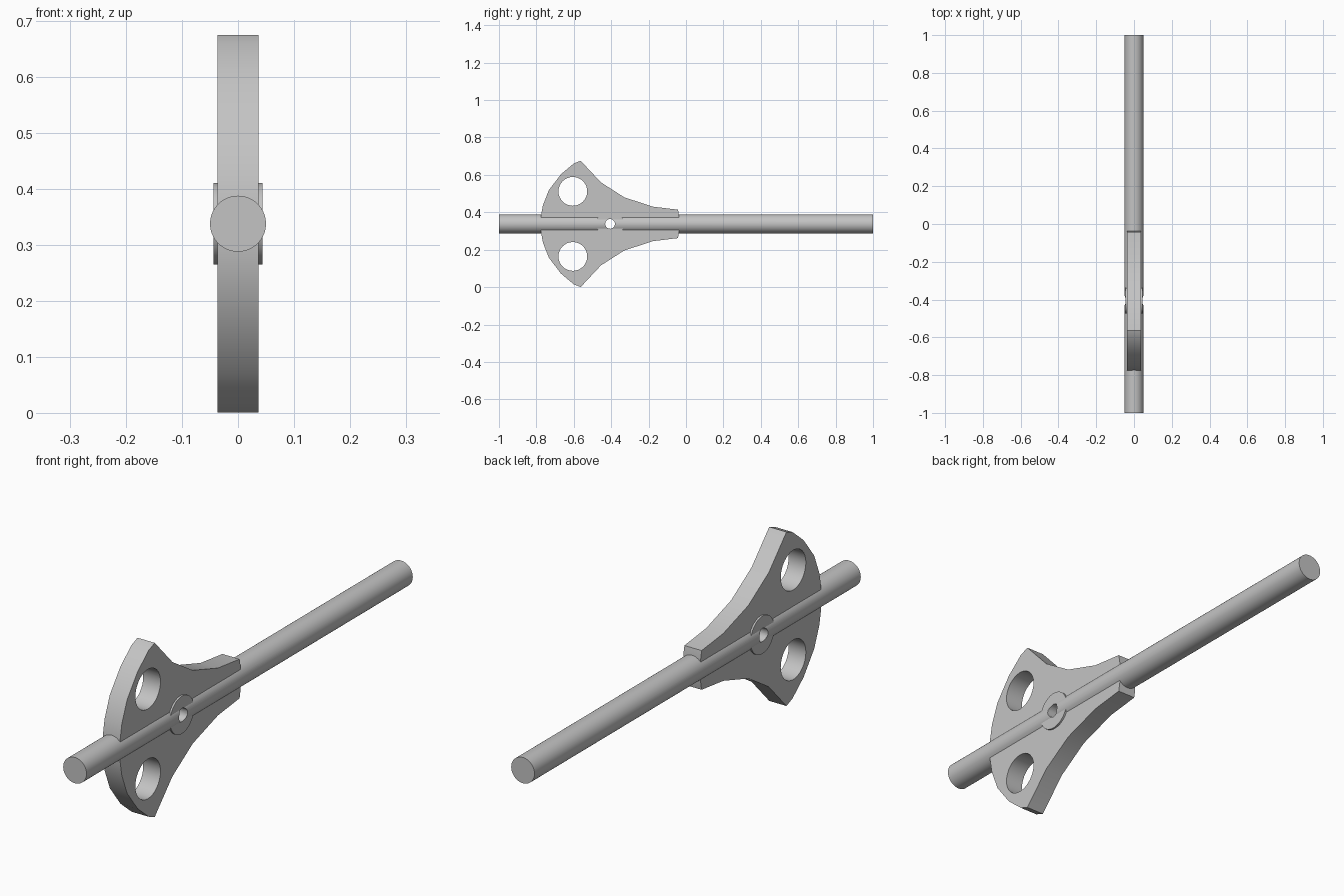
import bpy
import bmesh
import math

old = bpy.data.objects.get("Cube")
if old:
    bpy.data.objects.remove(old, do_unlink=True)

AXIS_Z = 0.338   # height of the rod axis
HUB_Y = -0.406   # position of the cross hole along the rod

grey = bpy.data.materials.new("plain_grey")
grey.use_nodes = True
colour = (0.55, 0.55, 0.55, 1)
grey.diffuse_color = colour
grey.node_tree.nodes["Principled BSDF"].inputs["Base Color"].default_value = colour


def cylinder(name, radius, length, location, along="X", sides=48):
    """Cylinder lying along X or Y."""
    rotation = (0, math.pi / 2, 0) if along == "X" else (math.pi / 2, 0, 0)
    bpy.ops.mesh.primitive_cylinder_add(vertices=sides, radius=radius, depth=length,
                                        location=location, rotation=rotation)
    obj = bpy.context.object
    obj.name = name
    obj.data.materials.append(grey)
    return obj


def activate(obj):
    bpy.ops.object.select_all(action="DESELECT")
    obj.select_set(True)
    bpy.context.view_layer.objects.active = obj


def drill(obj, radius, y, z):
    """Cut a round hole through the part along X."""
    cutter = cylinder("hole_cutter", radius, 0.4, (0, y, z), sides=32)
    cutter.hide_render = True
    activate(obj)
    mod = obj.modifiers.new("hole", "BOOLEAN")
    mod.object = cutter
    mod.operation = "DIFFERENCE"
    mod.solver = "EXACT"
    bpy.ops.object.modifier_apply(modifier=mod.name)
    bpy.data.objects.remove(cutter, do_unlink=True)


# Fin plate: half outline (y, height above axis), mirrored about the rod axis
half = [(-0.776, 0.04), (-0.765, 0.10), (-0.733, 0.181), (-0.668, 0.266),
        (-0.60, 0.323), (-0.563, 0.3375), (-0.455, 0.222), (-0.33, 0.142),
        (-0.176, 0.092), (-0.043, 0.076), (-0.037, 0.045)]
outline = half + [(y, -h) for y, h in reversed(half)]
thickness = 0.074
bm = bmesh.new()
face = bm.faces.new([bm.verts.new((-thickness / 2, y, AXIS_Z + h)) for y, h in outline])
ext = bmesh.ops.extrude_face_region(bm, geom=[face])
bmesh.ops.translate(bm, vec=(thickness, 0, 0),
                    verts=[g for g in ext["geom"] if isinstance(g, bmesh.types.BMVert)])
bmesh.ops.recalc_face_normals(bm, faces=bm.faces)
mesh = bpy.data.meshes.new("fin_plate")
bm.to_mesh(mesh)
bm.free()
mesh.materials.append(grey)
plate = bpy.data.objects.new("fin_plate", mesh)
bpy.context.collection.objects.link(plate)

# Rod and pivot boss
rod = cylinder("rod", 0.05, 2, (0, 0, AXIS_Z), along="Y", sides=64)
boss = cylinder("pivot_boss", 0.073, 0.088, (0, HUB_Y, AXIS_Z))

# Two large holes in the plate, one small hole through everything
for side in (1, -1):
    drill(plate, 0.077, -0.605, AXIS_Z + side * 0.174)
for part in (plate, rod, boss):
    drill(part, 0.026, HUB_Y, AXIS_Z)
    activate(part)
    bpy.ops.object.shade_smooth_by_angle(angle=math.radians(30))
